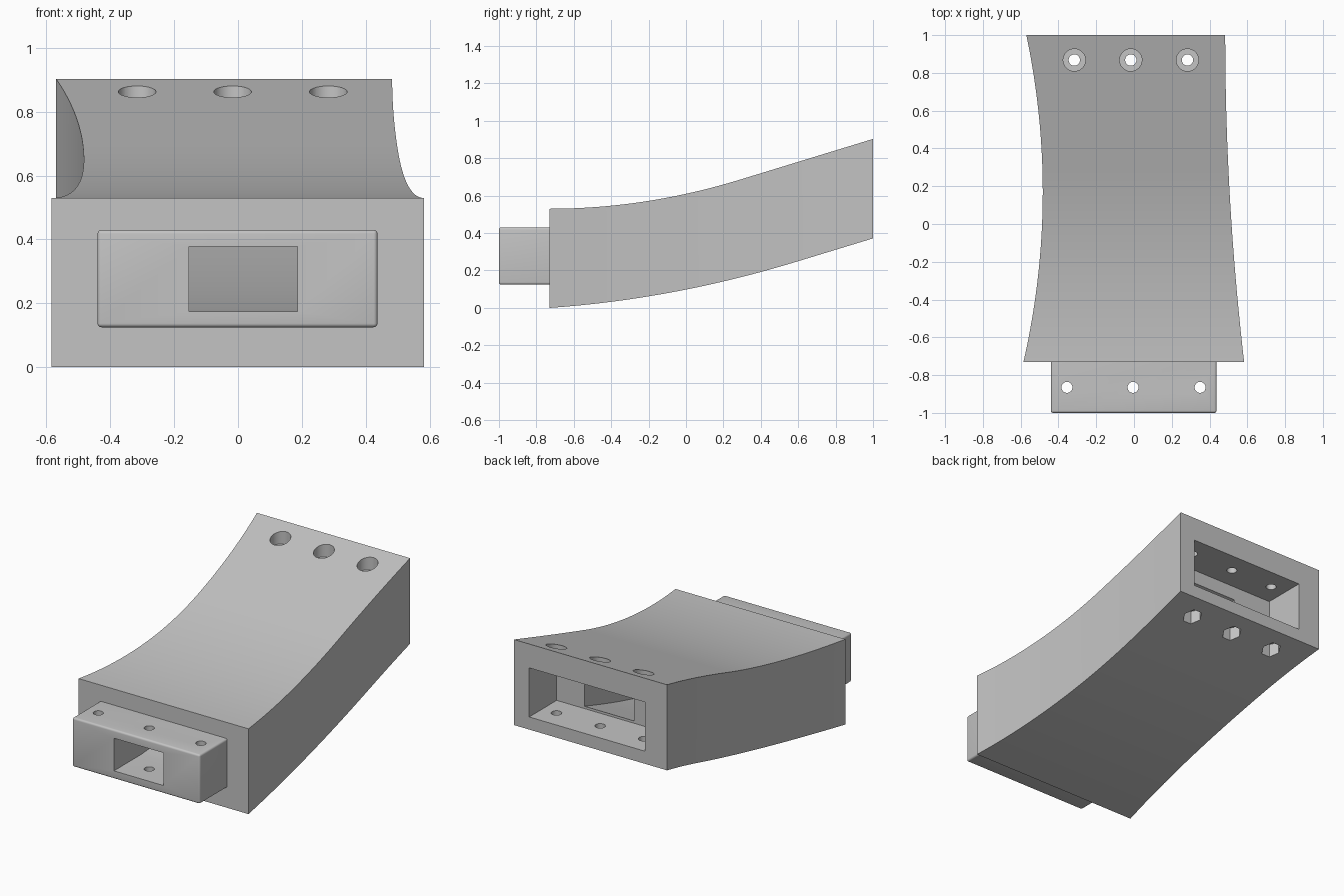
import bpy
import bmesh
import math

cube = bpy.data.objects.get("Cube")
if cube:
    bpy.data.objects.remove(cube, do_unlink=True)

grey = bpy.data.materials.new("plain grey")
grey.use_nodes = True
colour = (0.55, 0.55, 0.55, 1)
grey.diffuse_color = colour
grey.node_tree.nodes["Principled BSDF"].inputs["Base Color"].default_value = colour

FRONT, BACK = -0.73, 1.0


def rise(y, slope, bend, length):
    """Parabola that runs on as a straight tangent after the given length."""
    t = max(y - FRONT, 0)
    c = min(t, length)
    return slope * c + bend * c * c + (t - c) * (slope + 2 * bend * length)


def underside(y):
    return rise(y, 0.069, 0.0893, 1.32)


def topside(y):
    return 0.53 + rise(y, 0, 0.15, 1.02)


def right_side(y):
    return -0.483 - 0.126 * (y - 0.17) ** 2


def left_side(y):
    return 0.483 + 0.0334 * (BACK - y) ** 2


def loft(name, ys, x0, x1, z0, z1):
    """Closed rectangular tube whose four sides are functions of y."""
    bm = bmesh.new()
    rings = []
    for y in ys:
        corners = ((x0(y), z0(y)), (x1(y), z0(y)), (x1(y), z1(y)), (x0(y), z1(y)))
        rings.append([bm.verts.new((x, y, z)) for x, z in corners])
    for a, b in zip(rings, rings[1:]):
        for i in range(4):
            j = (i + 1) % 4
            bm.faces.new((a[i], a[j], b[j], b[i]))
    bm.faces.new(rings[0])
    bm.faces.new(rings[-1])
    bmesh.ops.recalc_face_normals(bm, faces=bm.faces)
    mesh = bpy.data.meshes.new(name)
    bm.to_mesh(mesh)
    bm.free()
    obj = bpy.data.objects.new(name, mesh)
    bpy.context.collection.objects.link(obj)
    return obj


def block(name, x0, x1, y0, y1, z0, z1):
    return loft(name, (y0, y1), lambda y: x0, lambda y: x1, lambda y: z0, lambda y: z1)


def drill(name, x, y, z0, z1, radius, sides=32):
    bpy.ops.mesh.primitive_cylinder_add(
        vertices=sides, radius=radius, depth=z1 - z0,
        location=(x, y, (z0 + z1) / 2), rotation=(0, 0, math.pi / 6))
    obj = bpy.context.object
    obj.name = name
    return obj


def apply(obj, mod):
    bpy.context.view_layer.objects.active = obj
    bpy.ops.object.modifier_apply(modifier=mod.name)


def combine(obj, other, operation):
    mod = obj.modifiers.new("combine", "BOOLEAN")
    mod.operation = operation
    mod.solver = "EXACT"
    mod.object = other
    other.hide_render = True
    apply(obj, mod)
    bpy.data.objects.remove(other, do_unlink=True)


def stations(start, end, count):
    return [start + (end - start) * i / count for i in range(count + 1)]


# Curved body
body = loft("curved_body", stations(FRONT, BACK, 40),
            right_side, left_side, underside, topside)
body.data.materials.append(grey)

# Front tongue with rounded edges
tongue = block("front_tongue", -0.44, 0.437, -1.0, -0.69, 0.125, 0.43)
tongue.data.materials.append(grey)
bevel = tongue.modifiers.new("round", "BEVEL")
bevel.width = 0.012
bevel.segments = 4
apply(tongue, bevel)
combine(body, tongue, "UNION")

# Curved tunnel and rear socket
tunnel = loft("tunnel", [-1.1] + stations(FRONT, 0.77, 36),
              lambda y: -0.153, lambda y: 0.187,
              lambda y: underside(y) + 0.175, lambda y: topside(y) - 0.152)
combine(body, tunnel, "DIFFERENCE")
combine(body, block("socket", -0.418, 0.378, 0.73, 1.1, 0.45, 0.755), "DIFFERENCE")

# Screw holes through the tongue
for x in (-0.355, -0.005, 0.35):
    combine(body, drill("tongue_hole", x, -0.865, 0.05, 0.5, 0.029), "DIFFERENCE")

# Rear screw holes with round recesses above and nut pockets below
for x in (-0.316, -0.017, 0.283):
    combine(body, drill("rear_hole", x, 0.868, 0.2, 1.0, 0.03), "DIFFERENCE")
    combine(body, drill("head_recess", x, 0.868, 0.80, 1.0, 0.059), "DIFFERENCE")
    combine(body, drill("nut_pocket", x, 0.868, 0.2, 0.40, 0.057, 6), "DIFFERENCE")

bpy.ops.object.select_all(action="DESELECT")
body.select_set(True)
bpy.context.view_layer.objects.active = body
bpy.ops.object.shade_smooth_by_angle(angle=math.radians(30))
